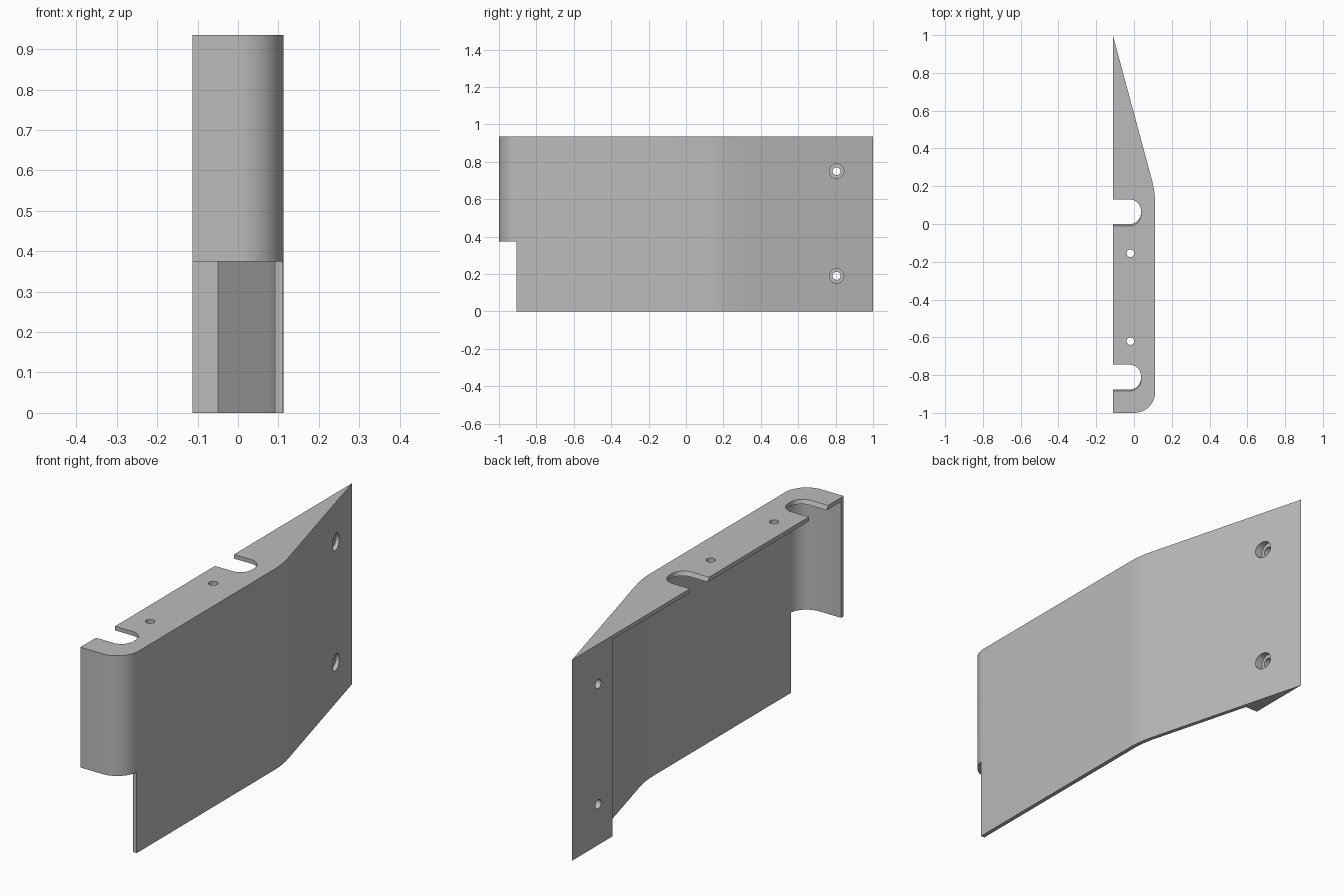
import bpy
import bmesh
from math import cos, sin, pi, atan2
from mathutils import Vector

cube = bpy.data.objects.get("Cube")
if cube:
    bpy.data.objects.remove(cube)

HX, HEIGHT, WALL, BEND_Y = 0.112, 0.935, 0.019, 0.17
SLOPE = 2 * HX / (1 - BEND_Y)

grey = bpy.data.materials.new("light_grey")
grey.use_nodes = True
grey.diffuse_color = (0.5, 0.5, 0.5, 1)
grey.node_tree.nodes["Principled BSDF"].inputs["Base Color"].default_value = (0.5, 0.5, 0.5, 1)


def rounded(corners, steps=10):
    """Outline from (x, y, radius) corners, each rounded by an arc."""
    out = []
    for i, (x, y, r) in enumerate(corners):
        p = Vector((x, y))
        if r == 0:
            out.append(p)
            continue
        a = (Vector(corners[i - 1][:2]) - p).normalized()
        b = (Vector(corners[(i + 1) % len(corners)][:2]) - p).normalized()
        half = a.angle(b) / 2
        centre = p + (a + b).normalized() * (r / sin(half))
        reach = r * cos(half) / sin(half)
        start, end = p + a * reach - centre, p + b * reach - centre
        a0 = atan2(start.y, start.x)
        turn = (atan2(end.y, end.x) - a0 + pi) % (2 * pi) - pi
        for k in range(steps + 1):
            t = a0 + turn * k / steps
            out.append(centre + Vector((cos(t), sin(t))) * r)
    return out


def prism(name, low, z0, z1, high=None):
    """Solid between a lower outline and an upper one."""
    bm = bmesh.new()
    bottom = [bm.verts.new((p.x, p.y, z0)) for p in low]
    top = [bm.verts.new((p.x, p.y, z1)) for p in (high or low)]
    bm.faces.new(bottom)
    bm.faces.new(top)
    for i in range(len(low)):
        bm.faces.new((bottom[i - 1], bottom[i], top[i], top[i - 1]))
    bmesh.ops.recalc_face_normals(bm, faces=bm.faces)
    mesh = bpy.data.meshes.new(name)
    bm.to_mesh(mesh)
    bm.free()
    mesh.materials.append(grey)
    ob = bpy.data.objects.new(name, mesh)
    bpy.context.collection.objects.link(ob)
    return ob


def circle(x, y, r, n=32):
    return [Vector((x + r * cos(2 * pi * i / n), y + r * sin(2 * pi * i / n))) for i in range(n)]


def cut(cutter):
    cutter.hide_render = True
    mod = body.modifiers.new("cut", 'BOOLEAN')
    mod.operation = 'DIFFERENCE'
    mod.solver = 'EXACT'
    mod.object = cutter
    bpy.ops.object.modifier_apply(modifier=mod.name)
    bpy.data.objects.remove(cutter)


# Outer body: rounded front corner, gentle bend, tapered back
body = prism("bracket_cover", rounded([
    (-HX, -1, 0), (HX, -1, 0.11), (HX, BEND_Y, 0.5), (-HX, 1, 0)]), 0, HEIGHT)
bpy.context.view_layer.objects.active = body
body.select_set(True)

# Hollow inside, leaving a solid wedge at the back
WEDGE_Y = 0.70
inner_x = HX - WALL
cut(prism("cavity", rounded([
    (-0.3, -1 + WALL, 0), (inner_x, -1 + WALL, 0.091), (inner_x, BEND_Y, 0.48),
    (inner_x - SLOPE * (WEDGE_Y - BEND_Y), WEDGE_Y, 0), (-0.3, WEDGE_Y, 0)]),
    -0.1, HEIGHT - WALL))

# Notch under the front lip
cut(prism("front_notch", rounded([
    (-0.3, -1.2, 0), (0.3, -1.2, 0), (0.3, -0.905, 0), (-0.3, -0.905, 0)]), -0.1, 0.375))


# Open slots in the top, with one leaning side
def slot(y0, y1):
    return rounded([(-0.3, y0, 0), (0.037, y0, 0.06), (0.037, y1, 0.06), (-0.3, y1, 0)])


for y in (-0.875, 0.0):
    cut(prism("slot", slot(y + 0.002, y + 0.13), HEIGHT - 0.025, HEIGHT + 0.005,
              slot(y - 0.012, y + 0.13)))

# Small holes in the top
for y in (-0.62, -0.155):
    cut(prism("top_hole", circle(-0.019, y, 0.02), 0.8, 1.0))

# Stepped screw holes through the wedge
for z in (0.19, 0.75):
    for r, x0 in ((0.021, -0.3), (0.039, -0.085)):
        hole = prism("screw_hole", circle(0, 0, r), x0, 0.3)
        hole.rotation_euler = (0, pi / 2, 0)
        hole.location = (0, 0.805, z)
        bpy.context.view_layer.update()
        cut(hole)

bpy.ops.object.select_all(action='DESELECT')
body.select_set(True)
bpy.context.view_layer.objects.active = body
bpy.ops.object.shade_smooth_by_angle(angle=pi / 6)
